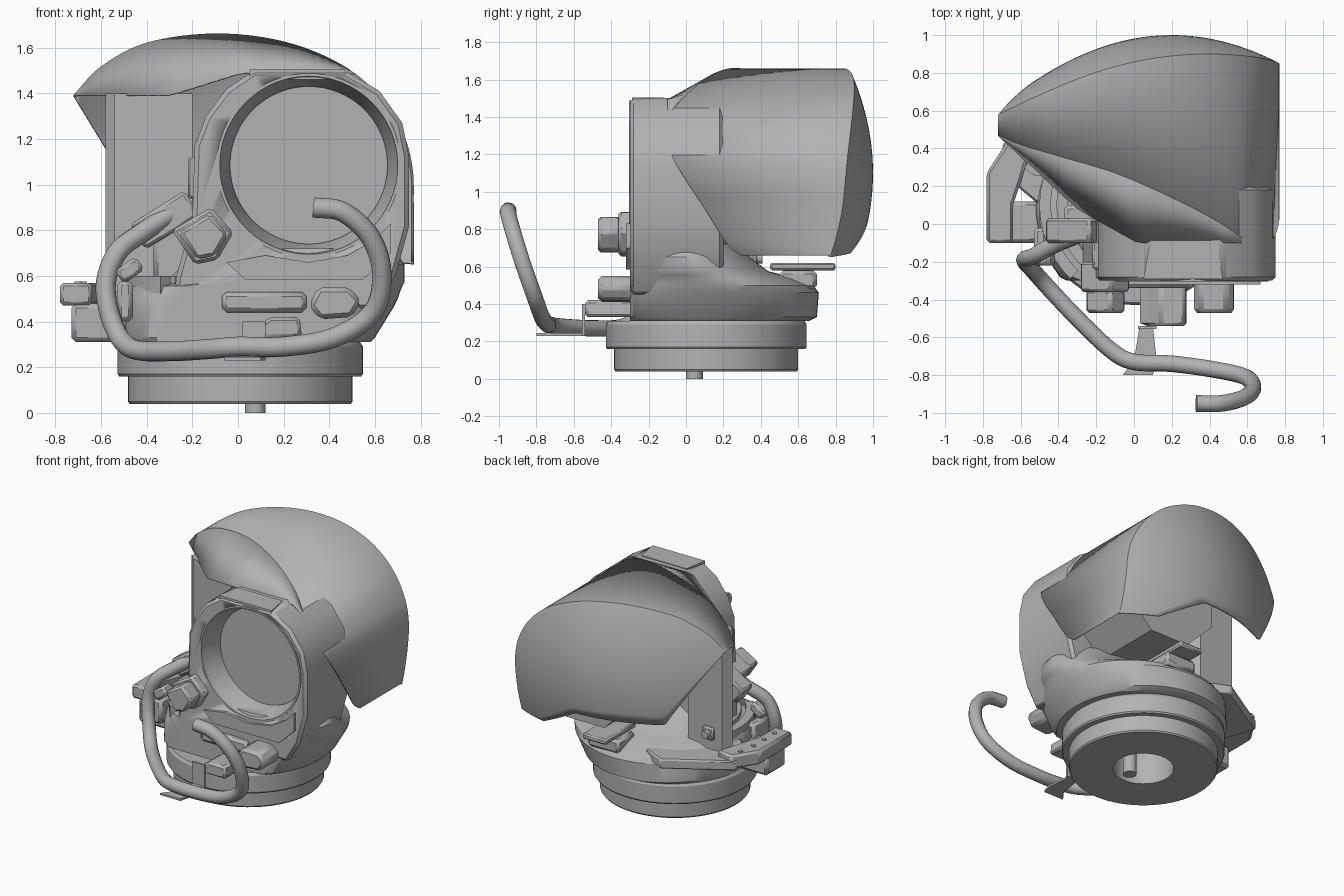
import bpy, bmesh
from math import cos, sin, pi, radians
from mathutils import Vector, Matrix

cube = bpy.data.objects.get("Cube")
if cube:
    bpy.data.objects.remove(cube, do_unlink=True)

grey = bpy.data.materials.new("plain_grey")
grey.use_nodes = True
grey.diffuse_color = (0.45, 0.45, 0.45, 1)
grey.node_tree.nodes["Principled BSDF"].inputs["Base Color"].default_value = (0.45, 0.45, 0.45, 1)


def finish(ob, angle=30):
    ob.data.materials.append(grey)
    bpy.ops.object.select_all(action="DESELECT")
    ob.select_set(True)
    bpy.context.view_layer.objects.active = ob
    bpy.ops.object.shade_smooth_by_angle(angle=radians(angle))
    return ob


def mesh_object(name, verts, faces, angle=30):
    me = bpy.data.meshes.new(name)
    me.from_pydata([tuple(v) for v in verts], [], faces)
    bm = bmesh.new()
    bm.from_mesh(me)
    bmesh.ops.remove_doubles(bm, verts=bm.verts, dist=0.0005)
    bmesh.ops.recalc_face_normals(bm, faces=bm.faces)
    bm.to_mesh(me)
    bm.free()
    ob = bpy.data.objects.new(name, me)
    bpy.context.collection.objects.link(ob)
    return finish(ob, angle)


def grid(name, rows, closed=False, caps=False, angle=30):
    n = len(rows[0])
    verts = [v for r in rows for v in r]
    faces = []
    for j in range(len(rows) - 1):
        for i in range(n if closed else n - 1):
            k = (i + 1) % n
            faces.append((j * n + i, j * n + k, (j + 1) * n + k, (j + 1) * n + i))
    if caps:
        faces += [tuple(range(n)), tuple(range(len(verts) - n, len(verts)))]
    return mesh_object(name, verts, faces, angle)


def prism(name, pts, axis, a, b, bevel=0.0):
    place = (lambda p, h: (p[0], h, p[1])) if axis == "y" else (lambda p, h: (p[0], p[1], h))
    ob = grid(name, [[place(p, h) for p in pts] for h in (a, b)], True, True)
    if bevel:
        m = ob.modifiers.new("Bevel", "BEVEL")
        m.width, m.segments, m.limit_method = bevel, 1, "ANGLE"
    return ob


def box(name, lo, hi, bevel=0.0, turn=0):
    # box given by opposite corners, optionally turned about its own y axis
    pts = [(lo[0], lo[2]), (hi[0], lo[2]), (hi[0], hi[2]), (lo[0], hi[2])]
    ob = prism(name, pts, "y", lo[1], hi[1], bevel)
    if turn:
        c = (Vector(lo) + Vector(hi)) / 2
        ob.data.transform(Matrix.Translation(c) @ Matrix.Rotation(radians(-turn), 4, "Y") @ Matrix.Translation(-c))
    return ob


def lathe(name, profile, centre, axis="z", n=64, loop=True):
    rows = []
    for r, h in profile + (profile[:1] if loop else []):
        ring = [(r * cos(2 * pi * i / n), r * sin(2 * pi * i / n)) for i in range(n)]
        rows.append([(centre[0] + u, centre[1] + v, h) if axis == "z" else
                     (centre[0] + u, h, centre[1] + v) for u, v in ring])
    return grid(name, rows, True, not loop)


def spline(points, steps=6):
    p = [Vector(q) for q in points]
    p = [2 * p[0] - p[1]] + p + [2 * p[-1] - p[-2]]
    out = []
    for i in range(1, len(p) - 2):
        for s in range(steps):
            t = s / steps
            out.append(0.5 * (2 * p[i] + (p[i + 1] - p[i - 1]) * t
                       + (2 * p[i - 1] - 5 * p[i] + 4 * p[i + 1] - p[i + 2]) * t ** 2
                       + (3 * p[i] - p[i - 1] - 3 * p[i + 1] + p[i + 2]) * t ** 3))
    return out + [p[-2]]


def along(points, x):
    for a, b in zip(points, points[1:]):
        if x <= b[0]:
            t = max(0, (x - a[0]) / (b[0] - a[0]))
            return [u + (v - u) * t for u, v in zip(a[1:], b[1:])]
    return list(points[-1][1:])


# Round base with a centre hole and locating pin
base = (0.01, 0.108)
lathe("base_ring", [(0.2, 0.04), (0.485, 0.04), (0.492, 0.05), (0.492, 0.16), (0.2, 0.16)], base)
lathe("upper_ring", [(0.2, 0.16), (0.53, 0.16), (0.537, 0.17), (0.537, 0.29), (0.525, 0.31), (0.2, 0.31)], base)
lathe("locating_pin", [(0.045, 0), (0.045, 0.31)], (0.075, 0.045), n=24, loop=False)

# Lower drum with a wide rear rim, flat at the front, easing into the housing
sections = [(0.31, 0.03, 0.1, 0.55, 0.56), (0.33, 0.04, 0.1, 0.56, 0.6), (0.46, 0.08, 0.1, 0.6, 0.61),
            (0.5, 0.09, 0.1, 0.61, 0.58), (0.53, 0.1, 0.08, 0.61, 0.52), (0.555, 0.11, 0.05, 0.61, 0.47),
            (0.575, 0.2, 0.03, 0.53, 0.41), (0.65, 0.24, 0, 0.49, 0.34), (0.72, 0.26, 0, 0.42, 0.28)]
grid("lower_drum", [[(cx + rx * cos(2 * pi * i / 64), max(-0.3, cy + ry * sin(2 * pi * i / 64)), z)
                     for i in range(64)] for z, cx, cy, rx, ry in sections], True, True)

# Optical housing with a round bore
outline = [(-0.28, 0.5), (-0.27, 0.6), (-0.2, 0.85), (-0.19, 1.17), (-0.14, 1.3), (-0.05, 1.42), (0.07, 1.5),
           (0.47, 1.5), (0.62, 1.41), (0.72, 1.27), (0.75, 1.12), (0.75, 0.82), (0.69, 0.6), (0.6, 0.45)]
eye = (0.31, 1.085)
housing = prism("optical_housing", outline, "y", -0.3, 0.2, 0.02)
cutter = lathe("bore_cutter", [(0.4, -0.5), (0.4, -0.1)], eye, "y", loop=False)
cutter.hide_render = True
cutter.hide_set(True)
cut = housing.modifiers.new("Bore", "BOOLEAN")
cut.object, cut.operation, cut.solver = cutter, "DIFFERENCE", "EXACT"
lathe("lens_ring", [(0.403, -0.1), (0.403, -0.305), (0.39, -0.305), (0.38, -0.25), (0.345, -0.17), (0.345, -0.1)],
      eye, "y")
lathe("lens", [(0.36, -0.15), (0.36, -0.1)], eye, "y", loop=False)
octagon = [(0.3 + 0.4 * cos(pi * (i + 0.5) / 4), 1.03 + 0.4 * sin(pi * (i + 0.5) / 4)) for i in range(8)]
prism("rear_barrel", octagon, "y", 0.19, 0.72)
prism("top_tab", [(0.05, -0.29), (0.47, -0.29), (0.44, -0.12), (0.08, -0.12)], "z", 1.46, 1.505)

# Hood: curved shell with a slanted front edge and a domed back
front = spline([(-0.72, 0.47, 1.39), (-0.6, 0.42, 1.515), (-0.4, 0.36, 1.62), (-0.1, 0.27, 1.66), (0.2, 0.14, 1.625),
                (0.45, 0.01, 1.525), (0.62, -0.1, 1.385), (0.725, -0.085, 1.22), (0.765, -0.005, 1.07),
                (0.77, 0.1, 0.91), (0.77, 0.22, 0.72), (0.77, 0.29, 0.66)])


def dome(x, z):
    return (x, 1 - 0.46 * (x - 0.2) ** 2 - 0.4 * (z - 1.1) ** 2, z)


edge = [(-0.72, 1.385), (-0.4, 0.86), (0.2, 0.85), (0.52, 0.67), (0.771, 0.65)]
rows = [front]
for j in range(13):
    t, row = j / 12, []
    for i, p in enumerate(front):
        x = -0.72 + 1.49 * i / (len(front) - 1)
        z = along(edge, x)[0]
        row.append(dome(p.x + (x - p.x) * t, p.z + (z - p.z) * t))
    rows.append(row)
hood = grid("hood", rows, angle=25)
shell = hood.modifiers.new("Thickness", "SOLIDIFY")
shell.thickness, shell.offset = 0.012, -1

# Sloping brow between the hood edge and the housing
brow = [(-0.72, 0.47, 1.39), (-0.3, 0.08, 1.39), (0.02, -0.1, 1.49), (0.6, -0.1, 1.49)]
upper = [p for p in front if p.x < 0.6 and p.z > 1.38]
lower = []
for p in upper:
    y, z = along(brow, p.x)
    lower.append((p.x, y, min(z, p.z)))
slope = grid("hood_brow", [upper, lower])
skin = slope.modifiers.new("Thickness", "SOLIDIFY")
skin.thickness, skin.offset = 0.006, 0

# Support column on the side plate
prism("support_column", [(-0.58, 0.3), (-0.54, 0.26), (-0.37, 0.24), (-0.2, 0.21), (-0.27, 0.36), (-0.54, 0.36)],
      "z", 0.5, 1.4)
prism("side_plate", [(-0.78, -0.1), (-0.78, 0.27), (-0.67, 0.44), (-0.54, 0.42), (-0.6, 0.22), (-0.64, 0.1),
                     (-0.64, -0.1)], "z", 0.47, 0.57, 0.015)
prism("side_arm", [(-0.7, 0.42), (-0.27, 0.68), (-0.1, 0.6), (-0.2, 0.1), (-0.5, 0.1), (-0.62, 0.2)],
      "z", 0.46, 0.53, 0.01)
box("side_plate_foot", (-0.73, -0.1, 0.31), (-0.48, 0.12, 0.48), 0.02)
for i in range(4):
    lathe("plate_screw", [(0.016, 0.565), (0.016, 0.576)], (-0.7 + 0.02 * (i == 3), 0.12 * i - 0.01), n=12, loop=False)
box("column_bolt_pad", (-0.48, 0.34, 0.6), (-0.39, 0.38, 0.69), 0.01)
lathe("column_bolt", [(0.028, 0.37), (0.028, 0.41)], (-0.435, 0.645), "y", 16, False)
for r in (0.4, 0.49):
    arc = [pi * (0.85 + 0.4 * i / 12) for i in range(13)]
    prism("deck_segment", [(0.05 + r * cos(a), 0.1 + r * sin(a)) for a in arc] +
          [(0.05 + (r + 0.06) * cos(a), 0.1 + (r + 0.06) * sin(a)) for a in reversed(arc)], "z", 0.5, 0.6)

# Rear latch on the rim
box("rear_latch", (0.05, 0.5, 0.48), (0.3, 0.7, 0.58), 0.02)
box("rear_latch_plate", (0.08, 0.45, 0.58), (0.27, 0.8, 0.62), 0.01)

# Front fittings
prism("lens_ledge", [(-0.05, 0.66), (0.03, 0.585), (0.55, 0.585), (0.67, 0.7), (0.67, 0.83), (0.6, 0.76),
                     (0.48, 0.69), (0.31, 0.66), (0.12, 0.69)], "y", -0.32, -0.28)
knob = [(-0.29, 0.8), (-0.12, 0.9), (-0.02, 0.79), (-0.09, 0.67), (-0.19, 0.65)]
middle = Vector((-0.14, 0.76))
prism("angled_knob_base", knob, "y", -0.36, -0.2, 0.015)
prism("angled_knob", [middle + (Vector(p) - middle) * 0.8 for p in knob], "y", -0.47, -0.35, 0.015)
prism("right_socket", [(0.31, 0.47), (0.36, 0.41), (0.5, 0.42), (0.54, 0.49), (0.49, 0.55), (0.35, 0.55)],
      "y", -0.47, -0.25, 0.02)
box("front_step", (-0.07, -0.34, 0.44), (0.3, -0.28, 0.53), 0.02)
prism("front_latch", [(0.02, 0.33), (0.28, 0.33), (0.27, 0.42), (0.14, 0.42), (0.08, 0.37)], "y", -0.54, -0.28, 0.015)
box("cable_socket", (-0.46, -0.1, 0.78), (-0.18, 0.03, 0.91), 0.015, 32)
box("socket_bracket", (-0.37, -0.07, 0.56), (-0.2, 0.1, 0.86), 0.02)
box("small_clamp", (-0.53, -0.22, 0.59), (-0.42, -0.12, 0.66), 0.015, 35)
box("left_clamp", (-0.53, -0.22, 0.4), (-0.46, -0.02, 0.58), 0.02)
box("left_tab", (-0.22, -0.24, 0.94), (-0.17, -0.1, 1.12), 0.01)

# Bent plate holding the cable
prism("cable_plate", [(-0.06, -0.8), (0.1, -0.8), (0.12, -0.72), (0.1, -0.54), (0.03, -0.54), (0, -0.72)],
      "z", 0.23, 0.245)
box("cable_plate_riser", (0.02, -0.555, 0.23), (0.12, -0.54, 0.4))

# Looping cable
path = spline([(0.33, -0.95, 0.9), (0.46, -0.95, 0.88), (0.58, -0.92, 0.77), (0.63, -0.87, 0.61), (0.59, -0.81, 0.44),
               (0.42, -0.77, 0.33), (0.2, -0.74, 0.29), (0, -0.73, 0.29), (-0.12, -0.67, 0.28), (-0.3, -0.5, 0.27),
               (-0.46, -0.33, 0.28), (-0.54, -0.24, 0.37), (-0.58, -0.19, 0.55), (-0.53, -0.17, 0.7),
               (-0.42, -0.11, 0.79), (-0.22, -0.03, 0.92)])
curve = bpy.data.curves.new("cable", "CURVE")
curve.dimensions, curve.bevel_depth, curve.use_fill_caps = "3D", 0.044, True
strand = curve.splines.new("POLY")
strand.points.add(len(path) - 1)
for point, p in zip(strand.points, path):
    point.co = (*p, 1)
strand.use_smooth = True
curve.materials.append(grey)
bpy.context.collection.objects.link(bpy.data.objects.new("cable", curve))
